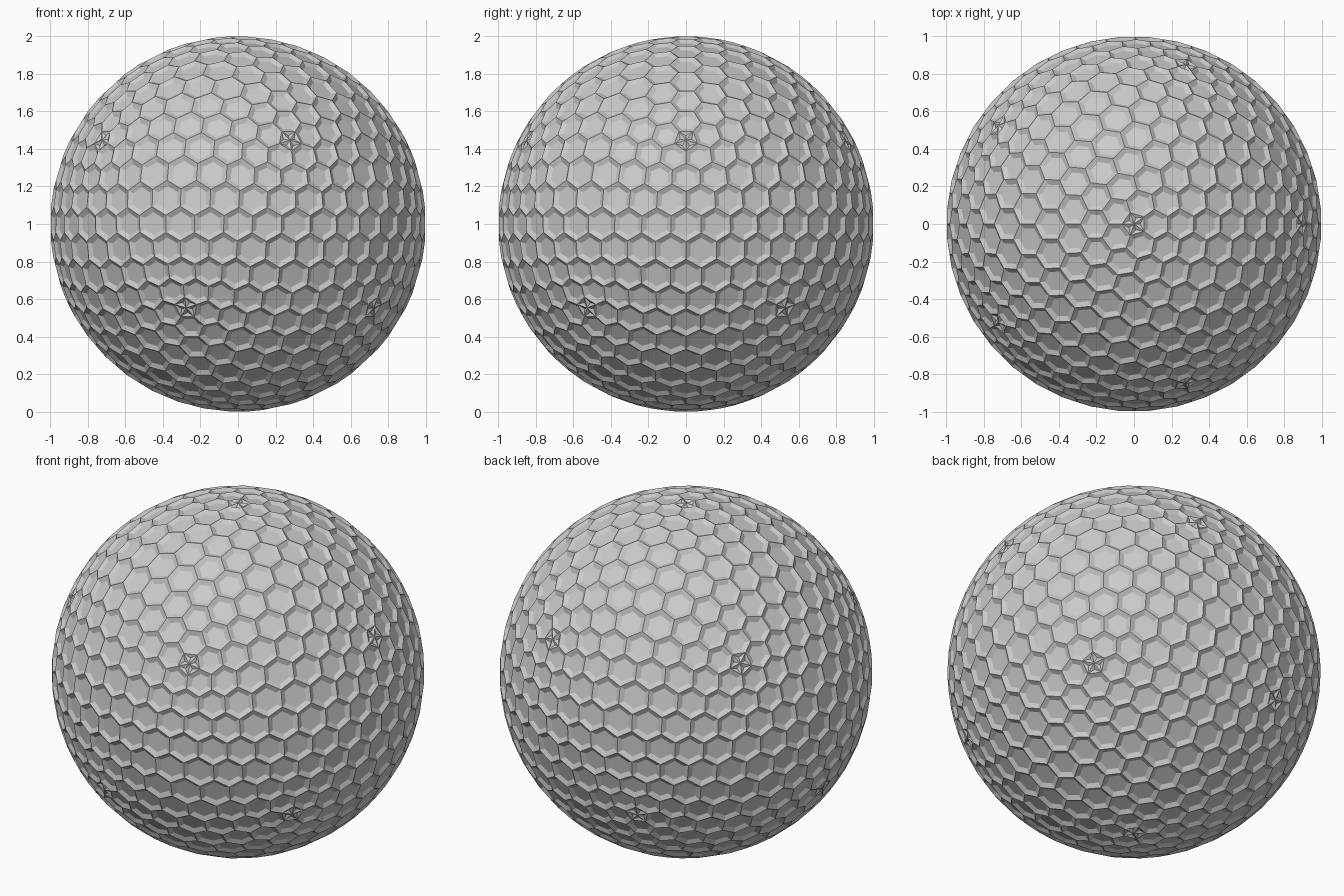
import bpy, bmesh, math
from mathutils import Vector

if "Cube" in bpy.data.objects:
    bpy.data.objects.remove(bpy.data.objects["Cube"])

# Source sphere: its 642 points become the dimple centres
src = bmesh.new()
bmesh.ops.create_icosphere(src, subdivisions=4, radius=1.0)
src.verts.ensure_lookup_table()
src.faces.ensure_lookup_table()
src.faces.index_update()

# Dual sphere: one hexagonal cell per point
bm = bmesh.new()
corners = [bm.verts.new(f.calc_center_median().normalized()) for f in src.faces]
for v in src.verts:
    n = v.co.normalized()
    u = n.orthogonal().normalized()
    w = n.cross(u)

    def angle(f):
        d = f.calc_center_median() - v.co
        return math.atan2(d.dot(w), d.dot(u))

    ring = [corners[f.index] for f in sorted(v.link_faces, key=angle)]
    if len(ring) == 6:
        bm.faces.new(ring)
    else:
        # the twelve five-sided cells are fans of triangles
        tip = bm.verts.new(n)
        for i, a in enumerate(ring):
            bm.faces.new((a, ring[(i + 1) % 5], tip))
src.free()
bm.normal_update()

# Sunken flat dimples with sloping walls
bmesh.ops.inset_individual(bm, faces=bm.faces[:], thickness=0.025,
                           depth=-0.015, use_even_offset=True)

# Stand on the ground
bmesh.ops.translate(bm, verts=bm.verts[:], vec=Vector((0, 0, 1)))
mesh = bpy.data.meshes.new("dimpled_ball")
bm.to_mesh(mesh)
bm.free()
ball = bpy.data.objects.new("dimpled_ball", mesh)
bpy.context.collection.objects.link(ball)
